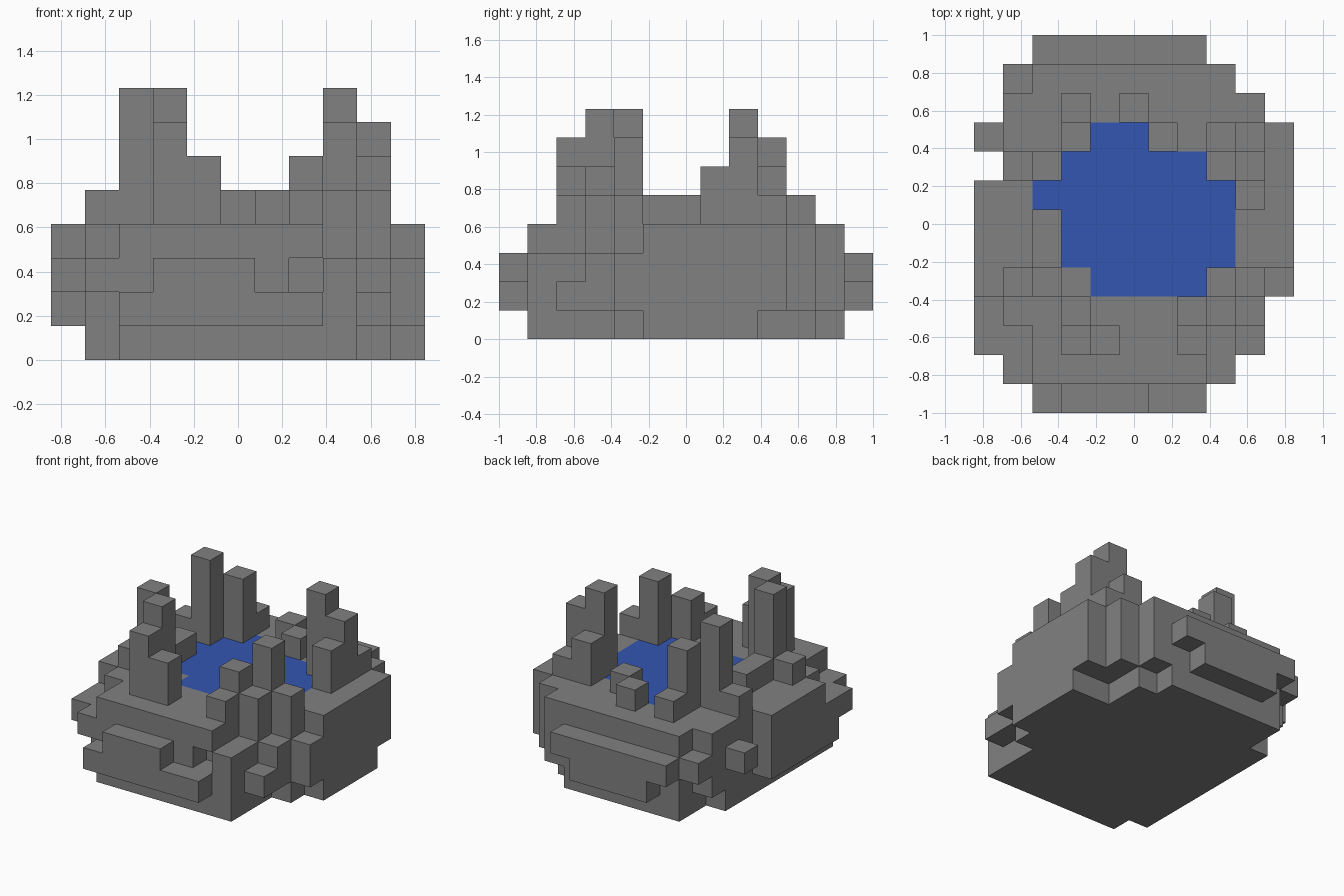
import bpy
import bmesh
from mathutils import Vector

cube = bpy.data.objects.get("Cube")
if cube:
    bpy.data.objects.remove(cube, do_unlink=True)

UNIT = 2 / 13          # edge of one block
CENTRE = Vector((5.5, 6.5, 0))


def material(name, colour):
    mat = bpy.data.materials.new(name)
    mat.use_nodes = True
    mat.diffuse_color = colour
    mat.node_tree.nodes["Principled BSDF"].inputs["Base Color"].default_value = colour
    return mat


def layer(level, spans):
    """Blocks of one level, from spans of columns for each row."""
    return {(i, row, level) for row, (first, last) in spans.items()
            for i in range(first, last + 1)}


def block_object(name, blocks, solid, mat):
    """Mesh of the blocks, keeping only the faces on the outside of the solid."""
    bm = bmesh.new()
    for block in sorted(blocks):
        low = Vector(block)
        for axis in range(3):
            for side in (0, 1):
                step = [0, 0, 0]
                step[axis] = 1 if side else -1
                if tuple(a + b for a, b in zip(block, step)) in solid:
                    continue
                u, v = Vector(), Vector()
                u[(axis + 1) % 3] = 1
                v[(axis + 2) % 3] = 1
                start = low.copy()
                start[axis] += side
                ring = [start, start + u, start + u + v, start + v]
                if not side:
                    ring.reverse()
                bm.faces.new([bm.verts.new((p - CENTRE) * UNIT) for p in ring])
    bmesh.ops.remove_doubles(bm, verts=bm.verts, dist=UNIT / 100)
    bmesh.ops.dissolve_limit(bm, angle_limit=0.01, verts=bm.verts, edges=bm.edges)
    mesh = bpy.data.meshes.new(name)
    bm.to_mesh(mesh)
    bm.free()
    mesh.materials.append(mat)
    obj = bpy.data.objects.new(name, mesh)
    bpy.context.collection.objects.link(obj)
    return obj


stone = material("stone grey", (0.22, 0.22, 0.22, 1))
water = material("water blue", (0.034, 0.093, 0.445, 1))

# Rock basin, level by level: row -> first and last column
foot = layer(0, {1: (2, 8), 2: (1, 8), 3: (1, 8), 4: (1, 9),
                 **{row: (1, 10) for row in range(5, 9)},
                 9: (1, 8), 10: (2, 8), 11: (2, 7)})
lower = layer(1, {0: (2, 7), 1: (2, 8), 2: (1, 9), 3: (0, 9),
                  **{row: (0, 10) for row in range(4, 8)},
                  8: (1, 10), 9: (1, 10), 10: (1, 9), 11: (2, 8), 12: (3, 6)})
middle = layer(2, {0: (3, 5), 1: (1, 8), 2: (0, 8), 3: (0, 9),
                   **{row: (0, 10) for row in range(4, 8)},
                   8: (1, 10), 9: (0, 10), 10: (1, 9), 11: (1, 8), 12: (2, 7)})
middle.discard((7, 1, 2))      # small niche in the front
rim = layer(3, {1: (2, 7), 2: (2, 7), 3: (1, 8), 4: (0, 9),
                **{row: (0, 10) for row in range(5, 8)},
                8: (1, 10), 9: (1, 10), 10: (1, 9), 11: (2, 8)})

# Pool of water set flush in the rim
pool = layer(3, {4: (4, 7), 5: (3, 8), 6: (3, 8), 7: (2, 8), 8: (3, 7), 9: (4, 5)})

# Stone pillars on the rim: height -> cells
pillars = {
    8: [(2, 4), (3, 3), (2, 8), (8, 8)],
    7: [(3, 2), (8, 4), (3, 9), (9, 8)],
    6: [(4, 2), (7, 3), (9, 7), (8, 9)],
}
# Low stones around the pool, one block high
stones = [(1, 4), (2, 5), (2, 6), (1, 8), (3, 10), (5, 10), (6, 9), (9, 9),
          (9, 4), (8, 3), (7, 2)]

tall = {(i, j, k) for top, cells in pillars.items()
        for i, j in cells for k in range(4, top)}
low = {(i, j, 4) for i, j in stones}

basin = (foot | lower | middle | rim) - pool
solid = basin | pool | tall | low

block_object("rock_basin", basin, solid, stone)
block_object("water_pool", pool, solid, water)
block_object("stone_pillars", tall, solid, stone)
block_object("low_stones", low, solid, stone)
